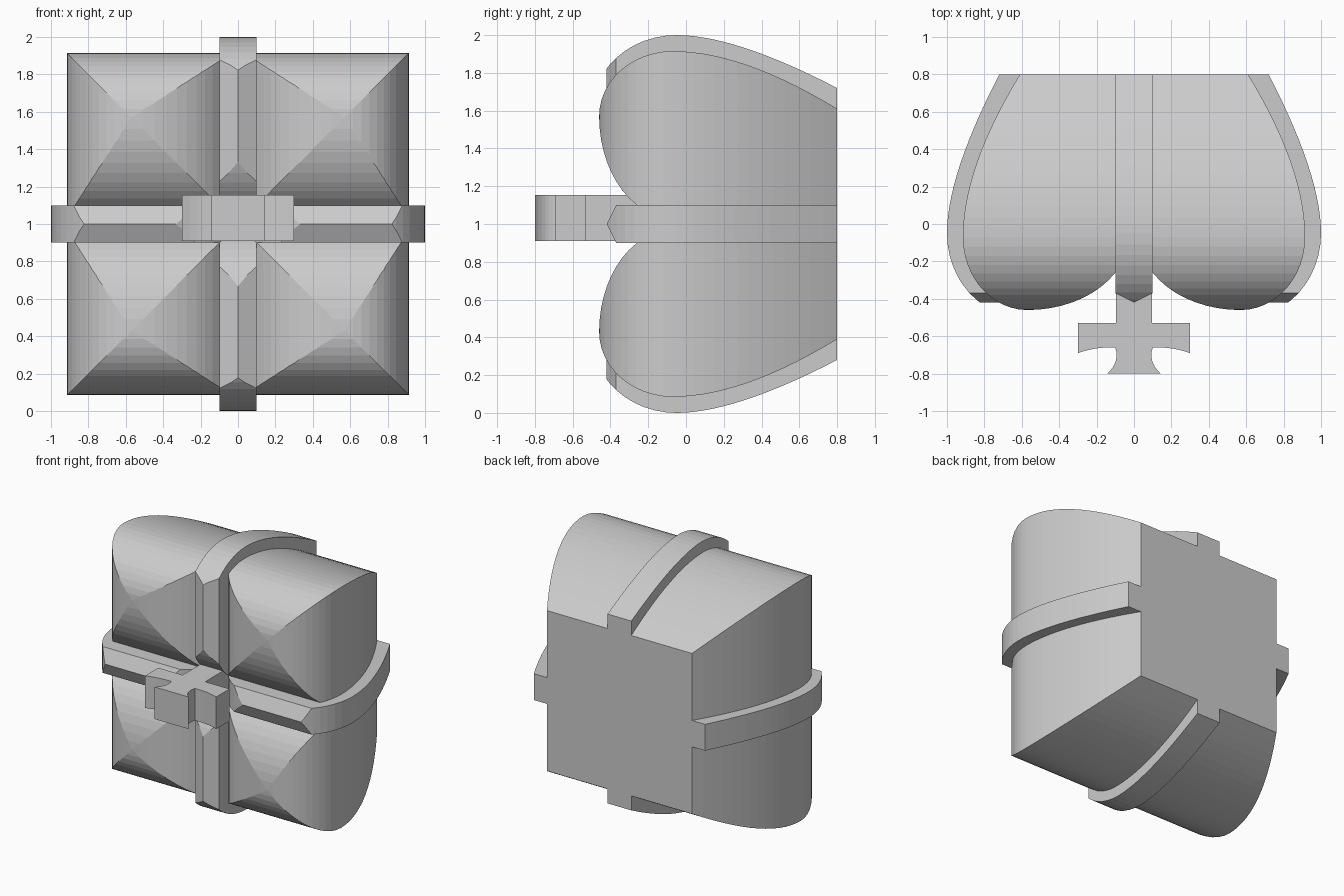
import bpy, bmesh
from math import sin, cos, pi
from mathutils import Matrix, Vector

if "Cube" in bpy.data.objects:
    bpy.data.objects.remove(bpy.data.objects["Cube"])

CENTER = Vector((0, 0, 1))
TURN = Matrix.Rotation(pi / 2, 4, 'Y')


def prism(name, pts, half, turned=False, center=CENTER):
    """Extrude an x-y outline along z (or along x when turned)."""
    bm = bmesh.new()
    face = bm.faces.new([bm.verts.new((x, y, -half)) for x, y in pts])
    ext = bmesh.ops.extrude_face_region(bm, geom=[face])
    bmesh.ops.translate(bm, vec=(0, 0, 2 * half),
                        verts=[v for v in ext['geom'] if isinstance(v, bmesh.types.BMVert)])
    bmesh.ops.recalc_face_normals(bm, faces=bm.faces)
    if turned:
        bm.transform(TURN)
    bm.transform(Matrix.Translation(center))
    me = bpy.data.meshes.new(name)
    bm.to_mesh(me)
    bm.free()
    ob = bpy.data.objects.new(name, me)
    bpy.context.collection.objects.link(ob)
    return ob


def intersect(ob, cutter):
    mod = ob.modifiers.new("intersect", 'BOOLEAN')
    mod.operation, mod.solver, mod.object = 'INTERSECT', 'EXACT', cutter
    bpy.context.view_layer.objects.active = ob
    bpy.ops.object.modifier_apply(modifier=mod.name)
    bpy.data.objects.remove(cutter)


def bezier(a, b, c, n):
    return [tuple((1 - t) ** 2 * p + 2 * t * (1 - t) * q + t * t * r
                  for p, q, r in zip(a, b, c)) for t in (i / n for i in range(n + 1))]


def mirrored(half):
    """Mirror a half outline whose points run from back to front centre."""
    return half + [(-x, y) for x, y in reversed(half) if x > 1e-6]


def heart(back_x, wide_x, wide_y, ctrl_y, lobe_x, front_y):
    """Two-lobed outline: flat back, bulging side, rounded lobe, centre cleft."""
    half = bezier((back_x, 0.8), (wide_x, ctrl_y), (wide_x, wide_y), 14)
    a, b = wide_x - lobe_x, wide_y - front_y
    half += [(lobe_x + a * cos(i * pi / 24), wide_y - b * sin(i * pi / 24)) for i in range(1, 13)]
    half += [(0.57 - 0.538 * sin(u), -0.07 - (-0.07 - front_y) * cos(u))
             for u in (i * 1.17 / 10 for i in range(1, 11))]
    return mirrored(half + [(0, -0.17)])


inner = heart(0.61, 0.915, -0.07, 0.30, 0.57, -0.46)
outer = heart(0.72, 1.0, -0.05, 0.26, 0.60, -0.46)
# keep the broad strap shoulder that the ridge is cut from
outer = [(x, -0.05 - (-0.05 - y) * 1.09) if abs(x) > 0.6 and y < -0.05 else (x, y) for x, y in outer]

# cushion body: the same lobed outline crossed with itself
body = prism("cushion_body", inner, 1.2)
intersect(body, prism("body_cutter", inner, 1.2, True))

# straps with a ridged front, one upright and one level
strap = mirrored([(0.1, 1.0), (0.1, -0.37), (0, -0.42)])
for name, upright in (("upright_strap", True), ("level_strap", False)):
    ob = prism(name, outer, 0.5, upright)
    intersect(ob, prism(name + "_cutter", strap, 1.3, not upright))

# cross-shaped front key
key = [(0.095, -0.1), (0.095, -0.53), (0.3, -0.53), (0.3, -0.69)]
key += bezier((0.3, -0.69), (0.2, -0.655), (0.1, -0.66), 5)[1:]
key += bezier((0.1, -0.66), (0.075, -0.74), (0.143, -0.8), 7)[1:]
prism("front_key", mirrored(key), 0.122, center=Vector((0, 0, 1.032)))
